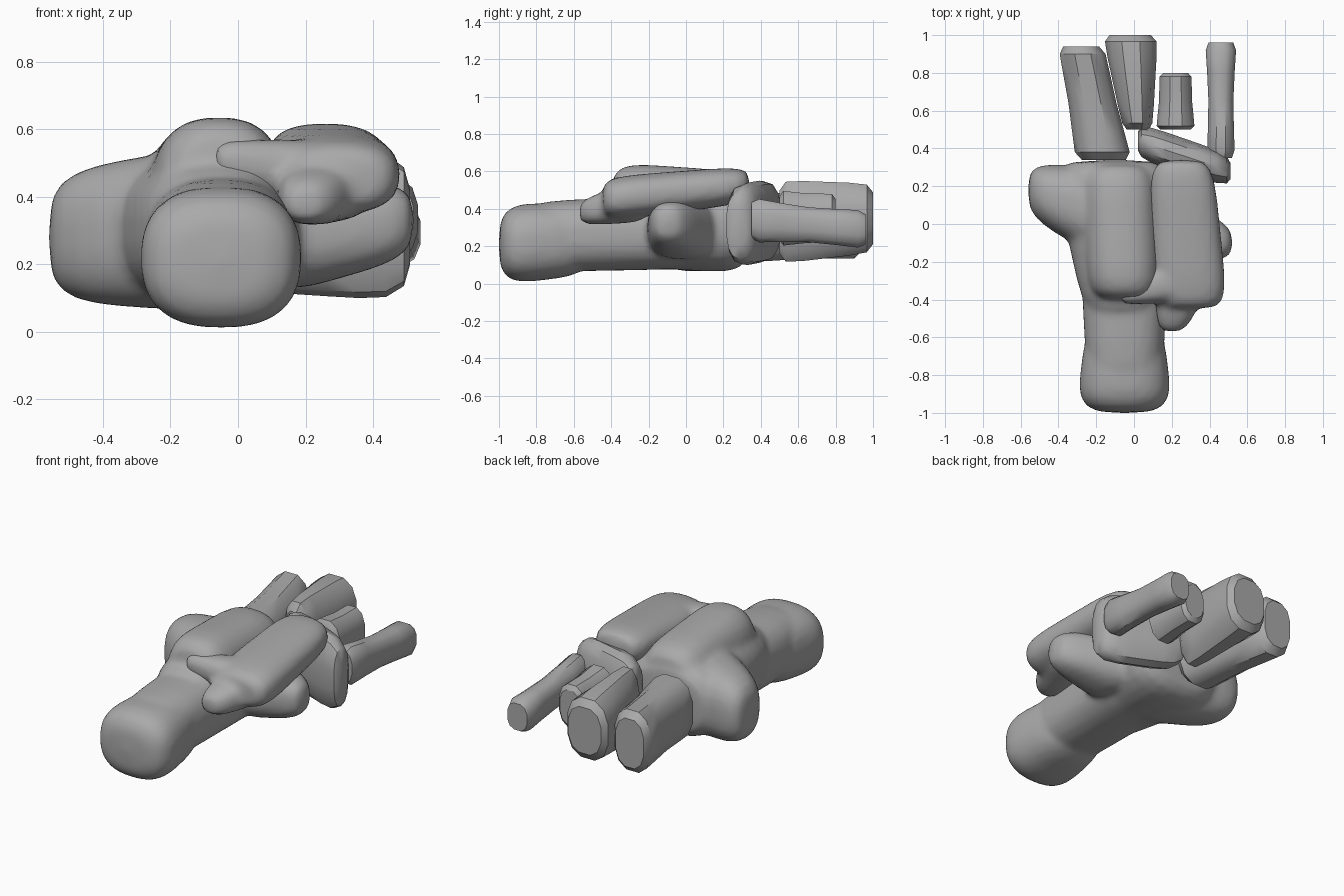
import bpy, bmesh, math
from mathutils import Vector

old_cube = bpy.data.objects.get("Cube")
if old_cube:
    bpy.data.objects.remove(old_cube)

# One bone colour
grey = bpy.data.materials.new("bone grey")
grey.use_nodes = True
grey.diffuse_color = (.4, .4, .4, 1)
grey.node_tree.nodes["Principled BSDF"].inputs["Base Color"].default_value = grey.diffuse_color


def signed_power(value, exponent):
    return math.copysign(abs(value) ** exponent, value)


def add_limb(bm, start, end, start_size, end_size, along="y",
             blunt=5, tip=.1, waist=0, sides=24, steps=12):
    """Rounded bar from start to end; each size is (half width, half height)."""
    start, end = Vector(start), Vector(end)
    start_size, end_size = Vector(start_size), Vector(end_size)
    across = Vector((1, 0, 0)) if along == "y" else Vector((0, 1, 0))
    up = Vector((0, 0, 1))
    loops = []
    for step in range(steps + 1):
        t = (1 - math.cos(math.pi * step / steps)) / 2
        rounding = max(0, 1 - abs(2 * t - 1) ** blunt) ** (1 / blunt)
        scale = max(tip, rounding) * (1 - waist * math.sin(math.pi * t))
        size = start_size.lerp(end_size, t) * scale
        centre = start.lerp(end, t)
        loop = []
        for side in range(sides):
            angle = math.tau * (side + .5) / sides
            u = signed_power(math.cos(angle), .8) * size.x
            v = signed_power(math.sin(angle), .8) * size.y
            loop.append(bm.verts.new(centre + across * u + up * v))
        loops.append(loop)
    for near, far in zip(loops, loops[1:]):
        for side in range(sides):
            after = (side + 1) % sides
            bm.faces.new((near[side], near[after], far[after], far[side]))
    bm.faces.new(loops[0])
    bm.faces.new(loops[-1])


def make_object(name, bm, sharp_angle):
    bmesh.ops.recalc_face_normals(bm, faces=bm.faces)
    mesh = bpy.data.meshes.new(name)
    bm.to_mesh(mesh)
    bm.free()
    mesh.materials.append(grey)
    ob = bpy.data.objects.new(name, mesh)
    bpy.context.collection.objects.link(ob)
    bpy.ops.object.select_all(action="DESELECT")
    ob.select_set(True)
    bpy.context.view_layer.objects.active = ob
    bpy.ops.object.shade_smooth_by_angle(angle=math.radians(sharp_angle))
    return ob


def fuse(ob):
    """Melt overlapping limbs into a single smooth bone."""
    remesh = ob.modifiers.new("fuse", "REMESH")
    remesh.mode = "VOXEL"
    remesh.voxel_size = .02
    remesh.use_smooth_shade = True
    soften = ob.modifiers.new("soften", "SMOOTH")
    soften.iterations = 5


# Main bone: knob, shaft, broad head, outer lobe, top ridge, inner process
bm = bmesh.new()
add_limb(bm, (-.05, -1, .21), (-.05, -.5, .24), (.26, .22), (.2, .19), blunt=3.5)
add_limb(bm, (-.05, -.9, .25), (-.05, .2, .28), (.2, .19), (.25, .2))
add_limb(bm, (-.06, -.5, .3), (-.1, .34, .3), (.2, .2), (.34, .25))
add_limb(bm, (0, 0, .31), (-.56, .18, .28), (.28, .26), (.15, .19), along="x", blunt=4)
add_limb(bm, (-.05, -.4, .4), (-.08, .32, .4), (.2, .25), (.2, .2))
add_limb(bm, (.1, 0, .28), (.52, -.1, .33), (.22, .18), (.09, .11), along="x", blunt=4)
fuse(make_object("main_bone", bm, 60))

# Upper bone: saddle, side prong, front point
bm = bmesh.new()
add_limb(bm, (.3, -.45, .45), (.25, .34, .53), (.2, .12), (.17, .1))
add_limb(bm, (.3, -.28, .46), (-.07, -.38, .51), (.13, .11), (.05, .06), along="x")
add_limb(bm, (.28, -.2, .45), (.2, -.57, .38), (.17, .12), (.08, .07), blunt=4)
fuse(make_object("upper_bone", bm, 60))

# Crosswise bone between the upper bone and the digits
bm = bmesh.new()
add_limb(bm, (.02, .44, .34), (.51, .28, .31), (.1, .22), (.09, .22),
         along="x", tip=.5, sides=14, steps=8)
make_object("cross_bone", bm, 40)

# Digits: faceted bars with flat cut ends
digits = {
    "thick_outer_digit": ((-.16, .34, .3), (-.28, .94, .32), (.16, .2), (.13, .2), .1),
    "long_middle_digit": ((.02, .5, .33), (-.02, 1, .35), (.08, .23), (.15, .19), 0),
    "short_digit": ((.22, .5, .35), (.22, .8, .35), (.11, .16), (.09, .14), .1),
    "thin_outer_digit": ((.46, .35, .34), (.46, .96, .29), (.08, .13), (.09, .11), .2),
}
for name, (start, end, start_size, end_size, waist) in digits.items():
    bm = bmesh.new()
    add_limb(bm, start, end, start_size, end_size,
             blunt=9, tip=.75, waist=waist, sides=12, steps=6)
    make_object(name, bm, 35)
